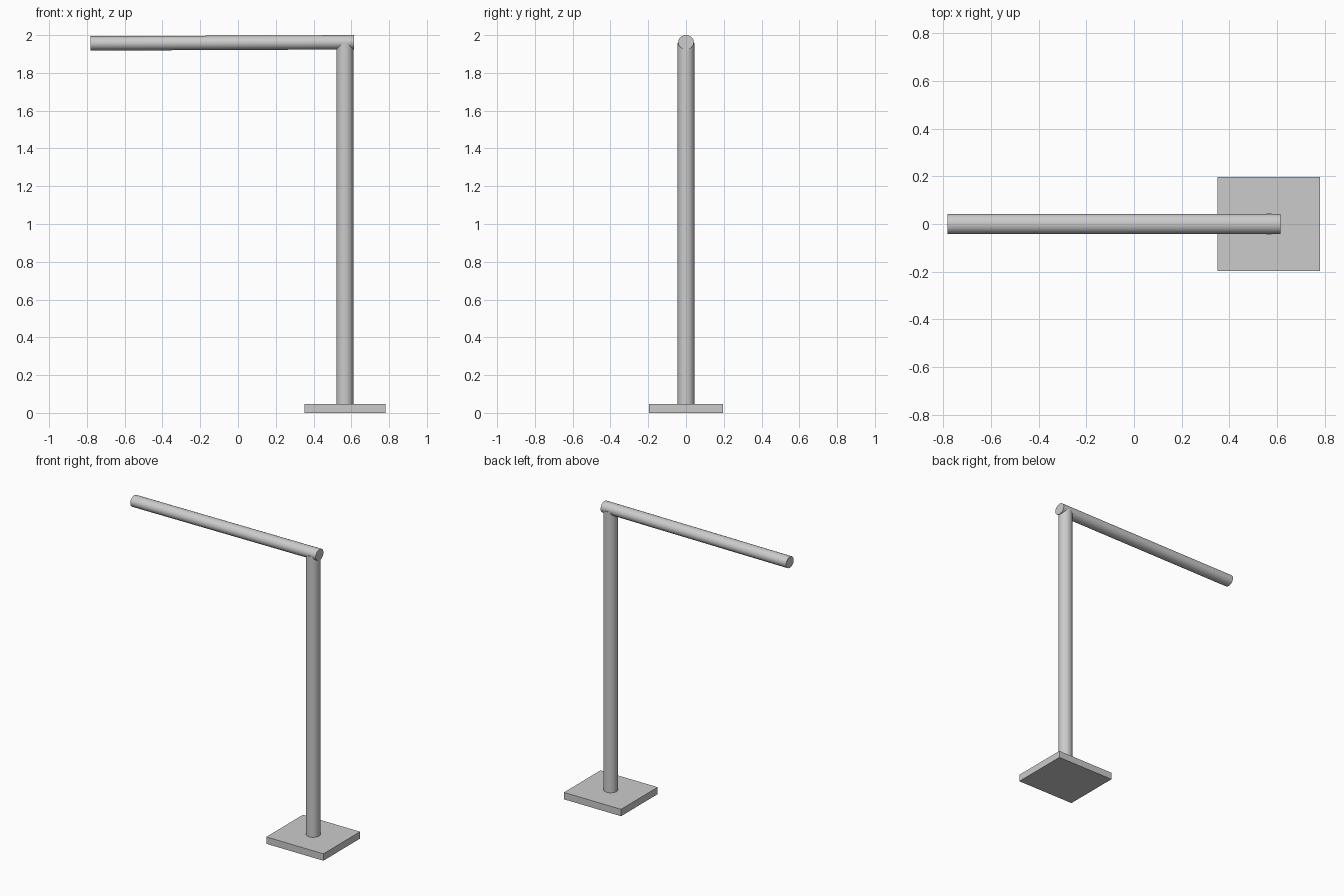
import bpy
from math import atan2, hypot, pi
from mathutils import Vector

if "Cube" in bpy.data.objects:
    bpy.data.objects.remove(bpy.data.objects["Cube"])


def rod(name, start, end, r_across, r_side):
    """Capped smooth cylinder between two points in the y = 0 plane."""
    a, b = Vector(start), Vector(end)
    d = b - a
    bpy.ops.mesh.primitive_cylinder_add(
        vertices=32, radius=1, depth=1, location=(a + b) / 2,
        rotation=(0, atan2(d.x, d.z), 0))
    ob = bpy.context.object
    ob.name = name
    ob.scale = (r_across, r_side, d.length)
    bpy.ops.object.transform_apply(location=False, rotation=False, scale=True)
    bpy.ops.object.shade_smooth_by_angle()
    return ob


# Base plate
bpy.ops.mesh.primitive_cube_add(size=1, location=(0.566, 0, 0.0235))
base = bpy.context.object
base.name = "base_plate"
base.scale = (0.43, 0.394, 0.047)
bpy.ops.object.transform_apply(location=False, rotation=False, scale=True)

# Upright pole, ending inside the arm
rod("upright_pole", (0.566, 0, 0.02), (0.566, 0, 1.957), 0.045, 0.0445)

# Horizontal arm, tilted very slightly and a touch flatter than wide
rod("horizontal_arm", (-0.782, 0, 1.956), (0.614, 0, 1.962), 0.038, 0.0415)
